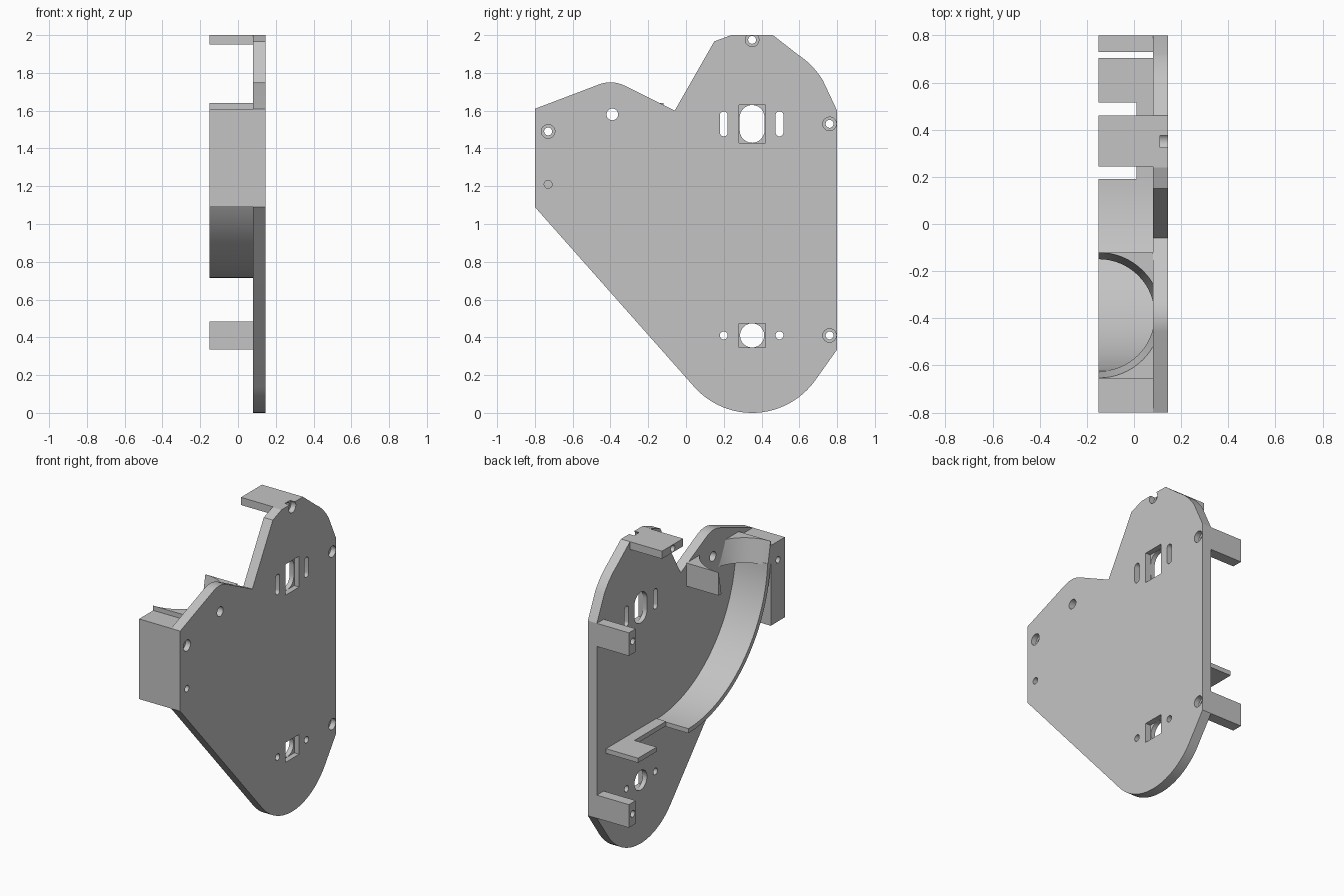
import bpy, bmesh
from math import cos, sin, pi, radians

cube = bpy.data.objects.get("Cube")
if cube:
    bpy.data.objects.remove(cube)

grey = bpy.data.materials.new("plain grey")
grey.use_nodes = True
grey.diffuse_color = (0.55, 0.55, 0.55, 1)
grey.node_tree.nodes["Principled BSDF"].inputs["Base Color"].default_value = (0.55, 0.55, 0.55, 1)

INNER, OUTER, REACH = 0.08, 0.145, -0.15   # plate faces and depth of the inside parts


def add_object(name, bm):
    bmesh.ops.recalc_face_normals(bm, faces=bm.faces)
    mesh = bpy.data.meshes.new(name)
    bm.to_mesh(mesh)
    bm.free()
    mesh.materials.append(grey)
    obj = bpy.data.objects.new(name, mesh)
    bpy.context.collection.objects.link(obj)
    return obj


def prism(name, outline, x0, x1):
    """Extrude a (y, z) outline along x."""
    bm = bmesh.new()
    face = bm.faces.new([bm.verts.new((x0, y, z)) for y, z in outline])
    new = bmesh.ops.extrude_face_region(bm, geom=[face])["geom"]
    verts = [v for v in new if isinstance(v, bmesh.types.BMVert)]
    bmesh.ops.translate(bm, verts=verts, vec=(x1 - x0, 0, 0))
    return add_object(name, bm)


def arc(y, z, r, start, end, steps=16):
    angles = [radians(start + (end - start) * i / steps) for i in range(steps + 1)]
    return [(y + r * cos(a), z + r * sin(a)) for a in angles]


def rect(y0, y1, z0, z1):
    return [(y0, z0), (y1, z0), (y1, z1), (y0, z1)]


def slot(y, z, r, half=0.0):
    """Round hole, or an upright slot when half is above zero."""
    if half == 0:
        return arc(y, z, r, 0, 345, 23)
    return arc(y, z + half, r, 0, 180, 12) + arc(y, z - half, r, 180, 360, 12)


def cut(obj, cutters):
    for c in cutters:
        mod = obj.modifiers.new("cut", "BOOLEAN")
        mod.operation, mod.solver, mod.object = "DIFFERENCE", "EXACT", c
    bpy.context.view_layer.update()
    graph = bpy.context.evaluated_depsgraph_get()
    mesh = bpy.data.meshes.new_from_object(obj.evaluated_get(graph))
    obj.modifiers.clear()
    obj.data = mesh
    for c in cutters:
        bpy.data.objects.remove(c)


def hole(outline, x0=-0.3, x1=0.3):
    c = prism("cutter", outline, x0, x1)
    c.hide_render = True
    return c


def screw(y, z):
    """Through hole with a wider counterbore on the outer face."""
    return [hole(slot(y, z, 0.021)), hole(slot(y, z, 0.036), 0.11, 0.3)]


# Main plate
outline = [(-0.8, 1.09)]
outline += arc(0.35, 0.41, 0.41, 221.5, 324, 24)
outline += [(0.8, 0.335), (0.8, 1.6)]
outline += arc(0.35, 1.53, 0.44, 32, 57, 8)
outline += [(0.46, 2), (0.24, 2), (0.15, 1.967), (-0.06, 1.6)]
outline += arc(-0.4, 1.58, 0.17, 64, 110, 8)
outline += [(-0.8, 1.61)]
plate = prism("main_plate", outline, INNER, OUTER)

screws = [(-0.73, 1.49), (0.76, 1.53), (0.76, 0.41), (0.35, 1.975)]
cutters = [c for s in screws for c in screw(*s)]
cutters += [hole(slot(-0.39, 1.58, 0.031)), hole(slot(-0.73, 1.21, 0.021), 0.1)]
for y in (0.2, 0.495):
    cutters += [hole(slot(y, 1.53, 0.021, 0.045)), hole(slot(y, 0.41, 0.021))]
# Windows with a rectangular recess outside and a rounded opening
cutters += [hole(slot(0.35, 1.53, 0.066, 0.034)), hole(slot(0.35, 0.41, 0.064)),
            hole(rect(0.28, 0.42, 1.43, 1.63), 0.11), hole(rect(0.28, 0.42, 0.345, 0.473), 0.11)]
cut(plate, cutters)

# Screw posts, top tab and front block
mounts = [("front_block", rect(-0.8, -0.655, 1.09, 1.61), screws[0]),
          ("upper_post", rect(0.73, 0.8, 1.45, 1.6), screws[1]),
          ("lower_post", rect(0.73, 0.8, 0.335, 0.485), screws[2]),
          ("top_tab", rect(0.245, 0.46, 1.95, 2), screws[3])]
parts = [plate]
for name, shape, s in mounts:
    part = prism(name, shape, REACH, INNER)
    cut(part, [hole(slot(*s, 0.021))])
    parts.append(part)

# Curved guide wall
wall = arc(0.19, 1.56, 0.845, 184, 270, 40) + arc(0.19, 1.56, 0.815, 270, 184, 40)
parts.append(prism("guide_wall", wall, REACH, INNER))

# Ledge: a narrow neck against the plate and a wide end
parts.append(prism("ledge_neck", rect(0.19, 0.515, 0.72, 0.75), 0.01, INNER))
parts.append(prism("ledge_end", rect(0.515, 0.705, 0.72, 0.75), REACH, INNER))

# Collar with a tapered half-round seat
collar = prism("collar", rect(-0.655, -0.12, 1.49, 1.64), REACH, INNER)
bm = bmesh.new()
bmesh.ops.create_cone(bm, cap_ends=True, segments=64, radius1=0.234, radius2=0.27, depth=0.19)
bmesh.ops.translate(bm, verts=bm.verts, vec=(REACH, -0.387, 1.565))
seat = add_object("cutter", bm)
seat.hide_render = True
cut(collar, [seat])
parts.append(collar)

# Smooth the curved edges only
bpy.ops.object.select_all(action="DESELECT")
for p in parts:
    p.select_set(True)
bpy.context.view_layer.objects.active = plate
bpy.ops.object.shade_smooth_by_angle(angle=radians(20))
